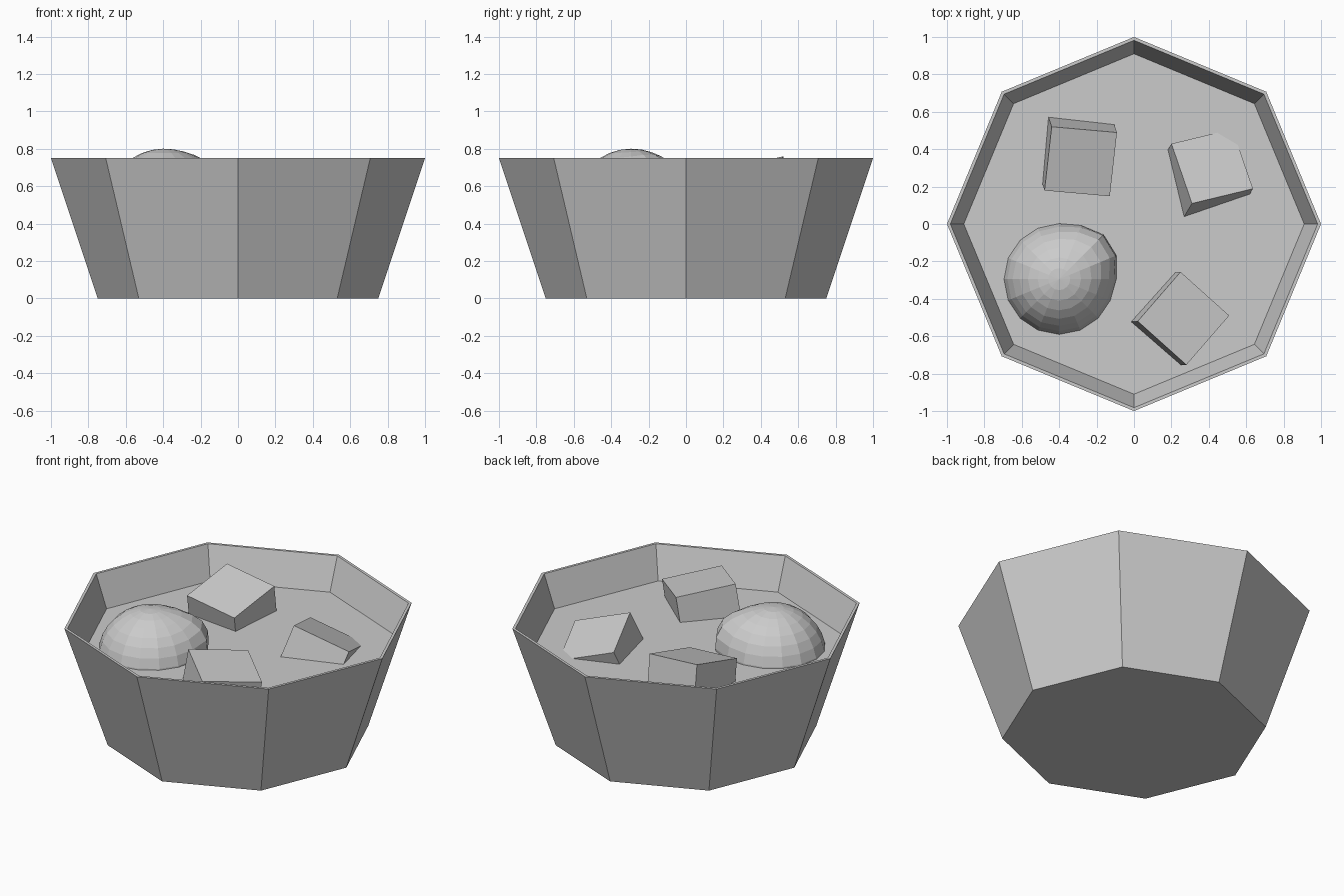
import bpy, bmesh, math
from mathutils import Vector, Matrix

if "Cube" in bpy.data.objects:
    bpy.data.objects.remove(bpy.data.objects["Cube"])


def make_object(name, bm):
    bmesh.ops.recalc_face_normals(bm, faces=bm.faces[:])
    mesh = bpy.data.meshes.new(name)
    bm.to_mesh(mesh)
    bm.free()
    ob = bpy.data.objects.new(name, mesh)
    bpy.context.collection.objects.link(ob)
    return ob


def octagon_loft(name, profile):
    """Stack octagonal rings (radius, height) and cap both ends."""
    bm = bmesh.new()
    rings = [[bm.verts.new((r * math.cos(k * math.pi / 4),
                            r * math.sin(k * math.pi / 4), z))
              for k in range(8)] for r, z in profile]
    for a, b in zip(rings, rings[1:]):
        for k in range(8):
            n = (k + 1) % 8
            bm.faces.new((a[k], a[n], b[n], b[k]))
    bm.faces.new(rings[0])
    bm.faces.new(rings[-1])
    return make_object(name, bm)


def floating_cube(name, corner, edge_a, edge_b, size=0.352):
    """Tilted cube placed by one top corner and its two top edges."""
    a = Vector(edge_a).normalized()
    b = Vector(edge_b)
    b = (b - a * b.dot(a)).normalized()
    n = a.cross(b)
    if n.z < 0:
        n = -n
    centre = Vector(corner) + (a + b - n) * size / 2
    rot = Matrix((a, b, n)).transposed().to_4x4()
    bm = bmesh.new()
    bmesh.ops.create_cube(bm, size=size, matrix=Matrix.Translation(centre) @ rot)
    return make_object(name, bm)


# Hollow bowl with a thin rim
octagon_loft("bowl", [(0.75, 0), (1, 0.75), (0.982, 0.75), (0.91, 0.55), (0.73, 0.05)])

# Liquid filling the bowl
octagon_loft("broth", [(0.73, 0.06), (0.91, 0.55)])

# Three chunks poking out of the liquid
floating_cube("chunk_right", (0.31, 0.11, 0.73), (-0.11, 0.32, -0.10), (0.32, 0.09, -0.11))
floating_cube("chunk_back", (-0.44, 0.52, 0.76), (0.34, -0.03, -0.035), (-0.03, -0.34, -0.08))
floating_cube("chunk_front", (0.02, -0.52, 0.745), (0.23, 0.265, -0.045), (0.27, -0.22, -0.045))

# Round lump with a bulge on one shoulder
bm = bmesh.new()
bmesh.ops.create_uvsphere(bm, u_segments=16, v_segments=16, radius=0.3)
bulge = Vector((0.68, 0.5, 0.45)).normalized()
for v in bm.verts:
    d = v.co.normalized()
    v.co += d * 0.065 * math.exp(-(d.angle(bulge) / 0.5) ** 2)
bmesh.ops.translate(bm, verts=bm.verts[:], vec=(-0.4, -0.295, 0.5))
make_object("round_lump", bm)
